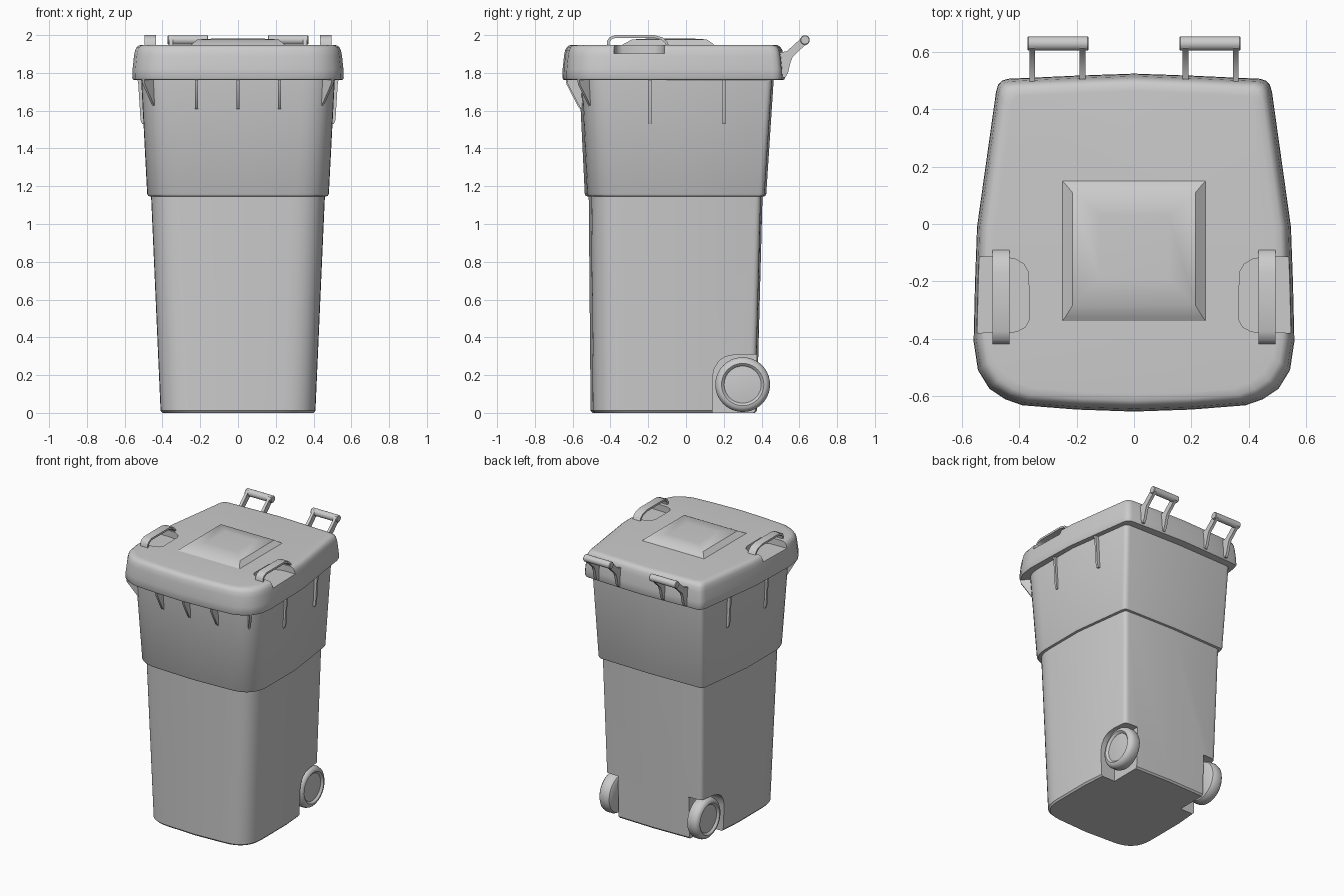
import bpy, bmesh
from math import sin, cos, pi, radians
from mathutils import Vector

if "Cube" in bpy.data.objects:
    bpy.data.objects.remove(bpy.data.objects["Cube"])


def loft(name, rings, mirror=False):
    """Skin a list of equal-length point rings and cap both ends."""
    bm = bmesh.new()
    vs = [[bm.verts.new(p) for p in r] for r in rings]
    n = len(rings[0])
    for a, b in zip(vs, vs[1:]):
        for i in range(n):
            j = (i + 1) % n
            bm.faces.new((a[i], a[j], b[j], b[i]))
    bm.faces.new(vs[0])
    bm.faces.new(vs[-1])
    bmesh.ops.recalc_face_normals(bm, faces=bm.faces)
    me = bpy.data.meshes.new(name)
    bm.to_mesh(me)
    bm.free()
    ob = bpy.data.objects.new(name, me)
    bpy.context.collection.objects.link(ob)
    if mirror:
        ob.modifiers.new("mirror", 'MIRROR')
    return ob


def activate(ob):
    bpy.ops.object.select_all(action='DESELECT')
    ob.select_set(True)
    bpy.context.view_layer.objects.active = ob


def plate(name, profile, x0, x1, mirror=True):
    """Extrude a (y, z) profile along x."""
    return loft(name, [[(x, y, z) for y, z in profile] for x in (x0, x1)], mirror)


def rib(name, origin, angle, profile, mirror=True, t=0.008):
    """Thin gusset: (outward, z) profile pointing along an angle in plan."""
    d = Vector((cos(angle), sin(angle), 0))
    s = Vector((-d.y, d.x, 0))
    o = Vector((*origin, 0))
    return loft(name, [[o + d * u + s * k + Vector((0, 0, z)) for u, z in profile]
                       for k in (-t, t)], mirror)


def rod(name, y, z, rings, n=32, mirror=True):
    """Lathe around the x direction from (radius, x) pairs."""
    return loft(name, [[(x, y + r * cos(2 * pi * i / n), z + r * sin(2 * pi * i / n))
                        for i in range(n)] for r, x in rings], mirror)


def symmetric(half):
    """Complete a half outline whose first and last points lie on x = 0."""
    return half + [(-x, y) for x, y in half[-2:0:-1]]


def rounded(p0, p, p1, r, n=8):
    p0, p, p1 = Vector(p0), Vector(p), Vector(p1)
    a, b = p + (p0 - p).normalized() * r, p + (p1 - p).normalized() * r
    return [tuple(a * (1 - t) ** 2 + p * 2 * t * (1 - t) + b * t * t)
            for t in [i / n for i in range(n + 1)]]


def section(wf, wb, yf, yb, z):
    """Body cross-section: wide rounded front, narrower tight-cornered back."""
    front, side, back = (wf, yf + 0.02), (wf, -0.02), (wb, yb - 0.01)
    half = ([(0, yf)] + rounded((0, yf), front, side, 0.17) + [side]
            + rounded(side, back, (0, yb), 0.03, 4) + [(0, yb)])
    return [(x, y, z) for x, y in symmetric(half)]


def cut(target, cutter):
    m = target.modifiers.new("cut", 'BOOLEAN')
    m.operation, m.solver, m.object = 'DIFFERENCE', 'EXACT', cutter
    activate(target)
    bpy.ops.object.modifier_apply(modifier=m.name)
    bpy.data.objects.remove(cutter)


# Bin body with the stepped upper band
body = loft("bin_body", [section(*s) for s in (
    (0.40, 0.37, -0.495, 0.365, 0.0),
    (0.41, 0.38, -0.505, 0.375, 0.012),
    (0.46, 0.405, -0.515, 0.405, 1.145),
    (0.475, 0.42, -0.53, 0.42, 1.148),
    (0.481, 0.425, -0.536, 0.425, 1.16),
    (0.513, 0.445, -0.566, 0.465, 1.775))])

# Wheel wells cut out of the rear corners
well = [(0.14, -0.1), (0.14, 0.19), (0.15, 0.235), (0.175, 0.275), (0.21, 0.298),
        (0.26, 0.308), (0.6, 0.31), (0.6, -0.1)]
for a, b in ((0.285, 0.6), (-0.6, -0.285)):
    cut(body, plate("well_cutter", well, a, b, False))

# Wheels and axle
rod("wheels", 0.30, 0.15, [
    (0.03, 0.305), (0.115, 0.305), (0.135, 0.315), (0.145, 0.335), (0.145, 0.37),
    (0.139, 0.388), (0.125, 0.40), (0.112, 0.402), (0.104, 0.396), (0.098, 0.388),
    (0.06, 0.392), (0.02, 0.394)], 40)
rod("axle", 0.30, 0.15, [(0.02, -0.31), (0.02, 0.31)], 16, False)

# Lid shell
half = [(0, -0.655), (0.2, -0.648), (0.39, -0.633), (0.45, -0.612), (0.505, -0.575),
        (0.545, -0.51), (0.56, -0.41), (0.555, -0.2), (0.548, -0.01), (0.482, 0.46),
        (0.475, 0.485), (0.462, 0.5), (0.44, 0.507), (0.2, 0.518), (0, 0.525)]
outline = symmetric(half)


def lid_ring(d, z):
    return [(x * (1 - d / 0.55), -0.065 + (y + 0.065) * (1 - d / 0.58), z)
            for x, y in outline]


lid = loft("lid", [lid_ring(*r) for r in (
    (0.02, 1.762), (0.005, 1.764), (0.0, 1.775), (0.002, 1.82), (0.009, 1.89),
    (0.015, 1.92), (0.024, 1.937), (0.037, 1.946), (0.06, 1.948))])

# Grip recesses in the lid sides
recess = [(0.7, -0.115), (0.46, -0.115), (0.415, -0.122), (0.385, -0.14), (0.368, -0.17),
          (0.366, -0.335), (0.38, -0.36), (0.41, -0.376), (0.7, -0.385)]
for s in (1, -1):
    cut(lid, loft("recess_cutter", [[(s * x, y, z) for x, y in recess]
                                    for z in (1.902, 2.1)]))

# Raised centre panel of the lid
loft("lid_panel", [[(-x, y0, z), (x, y0, z), (x, y1, z), (-x, y1, z)]
                   for x, y0, y1, z in ((0.255, -0.345, 0.155, 1.944),
                                        (0.24, -0.325, 0.14, 1.956),
                                        (0.215, -0.285, 0.11, 1.977),
                                        (0.12, -0.19, 0.03, 1.982))])

# Strap grips bridging the recesses
outer = [(-0.42, 1.94), (-0.418, 1.97), (-0.405, 1.988), (-0.375, 2.0), (-0.17, 2.0),
         (-0.125, 1.988), (-0.1, 1.967), (-0.088, 1.94)]
inner = [(-0.103, 1.94), (-0.112, 1.96), (-0.132, 1.976), (-0.172, 1.986),
         (-0.372, 1.986), (-0.395, 1.977), (-0.404, 1.965), (-0.405, 1.94)]
plate("lid_grips", outer + inner, 0.435, 0.494)

# Rear pull handles: two brackets and a bar on each side
bracket = [(0.485, 1.905), (0.535, 1.915), (0.60, 1.975), (0.615, 1.995), (0.635, 1.997),
           (0.652, 1.98), (0.648, 1.955), (0.625, 1.942), (0.565, 1.885), (0.553, 1.855),
           (0.54, 1.80), (0.525, 1.775), (0.485, 1.775)]
for label, x in (("inner", 0.17), ("outer", 0.345)):
    plate("handle_bracket_" + label, bracket, x, x + 0.02)
rod("handle_bars", 0.63, 1.974, [(0.022, 0.158), (0.025, 0.162), (0.025, 0.368),
                                 (0.022, 0.372)], 20)

# Gussets under the lid rim: front, corner and side
gusset = [(0, 1.772), (0.092, 1.772), (0.088, 1.74), (0.025, 1.62), (0.015, 1.61), (0, 1.61)]
rib("front_rib_centre", (0, -0.545), -pi / 2, gusset, False)
rib("front_ribs", (0.22, -0.538), -pi / 2, gusset)
rib("corner_ribs", (0.425, -0.485), radians(-48), [(u * 1.25, z) for u, z in gusset])
side = [(0, 1.772), (0.055, 1.772), (0.05, 1.74), (0.038, 1.55), (0.03, 1.53), (0, 1.53)]
rib("side_ribs_front", (0.478, -0.19), 0, side)
rib("side_ribs_rear", (0.452, 0.20), 0, side)

for ob in list(bpy.context.collection.objects):
    activate(ob)
    bpy.ops.object.shade_smooth_by_angle(angle=radians(35))
